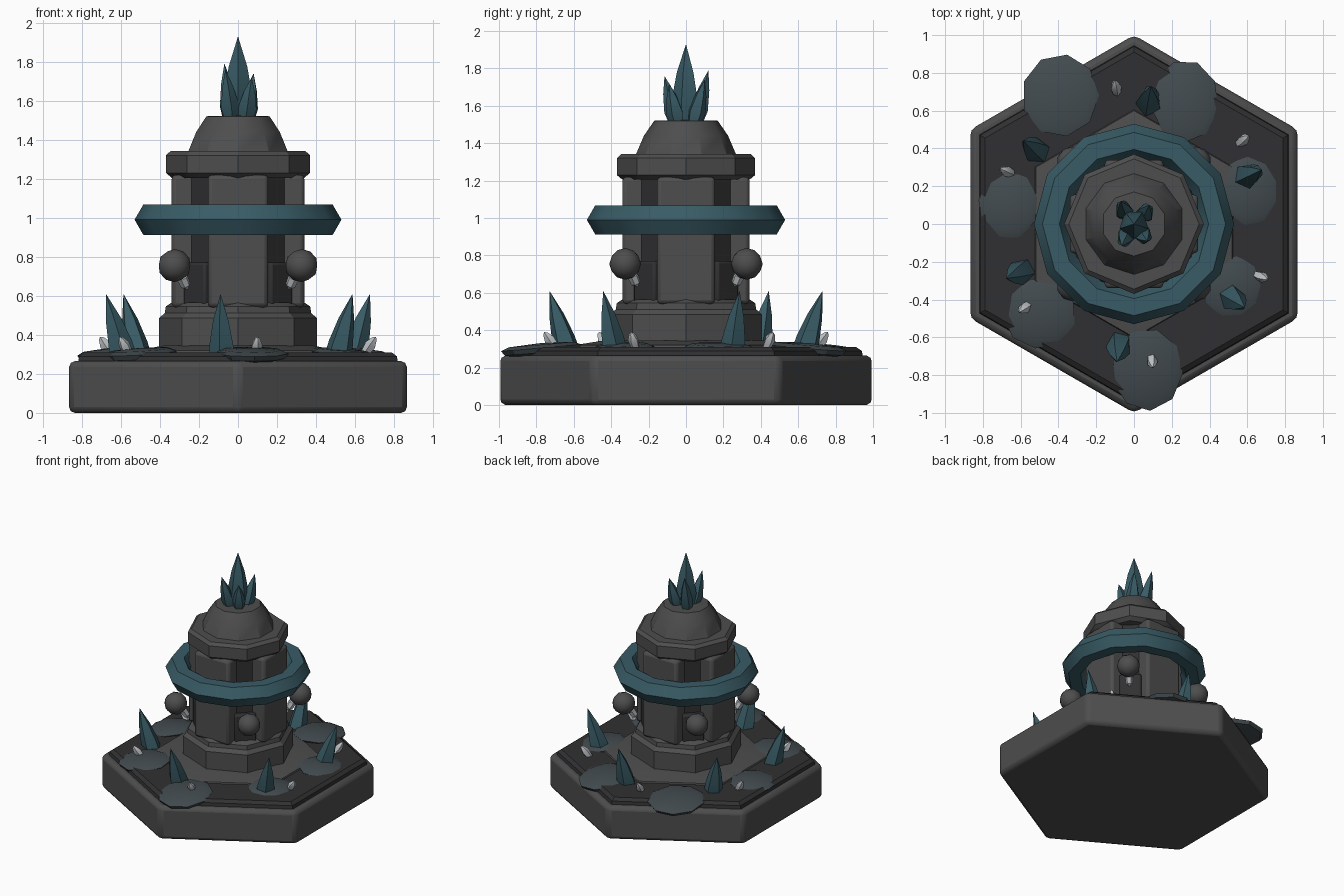
import bpy, bmesh, math
from math import cos, sin, pi, radians
from mathutils import Vector, Matrix

if "Cube" in bpy.data.objects:
    bpy.data.objects.remove(bpy.data.objects["Cube"])


def mat(name, c):
    m = bpy.data.materials.new(name)
    m.diffuse_color = (*c, 1)
    m.use_nodes = True
    m.node_tree.nodes["Principled BSDF"].inputs["Base Color"].default_value = m.diffuse_color
    return m


STONE = mat("stone", (0.075, 0.075, 0.075))
DARK = mat("dark_stone", (0.03, 0.03, 0.032))
TEAL = mat("teal_crystal", (0.04, 0.105, 0.13))
MOSS = mat("slate_pad", (0.055, 0.07, 0.077))
BONE = mat("pale_shard", (0.5, 0.53, 0.55))


def finish(bm, name, material, bevel=0, smooth=30):
    bmesh.ops.recalc_face_normals(bm, faces=bm.faces)
    me = bpy.data.meshes.new(name)
    bm.to_mesh(me)
    bm.free()
    ob = bpy.data.objects.new(name, me)
    bpy.context.collection.objects.link(ob)
    me.materials.append(material)
    if bevel:
        b = ob.modifiers.new("bevel", 'BEVEL')
        b.width, b.segments, b.limit_method = bevel, 2, 'ANGLE'
        b.angle_limit = radians(35)
    bpy.ops.object.select_all(action='DESELECT')
    bpy.context.view_layer.objects.active = ob
    ob.select_set(True)
    bpy.ops.object.shade_smooth_by_angle(angle=radians(smooth))
    return ob


def lathe(name, profile, n, material, start=0, xf=Matrix(), bevel=0, smooth=30):
    """Spin (radius, z) points around z with n sides; zero radius closes to a point."""
    bm = bmesh.new()
    rings = []
    for r, z in profile:
        if r == 0:
            rings.append([bm.verts.new((0, 0, z))] * n)
        else:
            rings.append([bm.verts.new((r * cos(start + 2 * pi * i / n),
                                        r * sin(start + 2 * pi * i / n), z)) for i in range(n)])
    for a, b in zip(rings, rings[1:]):
        for i in range(n):
            j = (i + 1) % n
            bm.faces.new(list(dict.fromkeys([a[i], a[j], b[j], b[i]])))
    for r, ring in ((profile[0][0], rings[0]), (profile[-1][0], rings[-1])):
        if r:
            bm.faces.new(ring)
    bm.transform(xf)
    return finish(bm, name, material, bevel, smooth)


def box(name, size, center, angle, material, bevel):
    bm = bmesh.new()
    bmesh.ops.create_cube(bm, size=1)
    bm.transform(Matrix.Rotation(angle, 4, 'Z') @ Matrix.Translation(center)
                 @ Matrix.Diagonal((*size, 1)))
    return finish(bm, name, material, bevel)


def lean(base, tip):
    """Place a unit-height part at base with its z axis running to tip."""
    base, tip = Vector(base), Vector(tip)
    d = tip - base
    return (Matrix.Translation(base) @ d.to_track_quat('Z', 'Y').to_matrix().to_4x4()
            @ Matrix.Diagonal((1, 1, d.length, 1)))


def polar(r, a, z):
    return (r * cos(a), r * sin(a), z)


# Hexagonal plinth, inset top plate and skirt
lathe("plinth", [(1.0, 0), (1.0, 0.265)], 6, STONE, pi / 2, bevel=0.03)
lathe("plinth_plate", [(0.95, 0.24), (0.94, 0.29), (0.91, 0.31)], 6, DARK, pi / 2)
lathe("tower_skirt", [(0.61, 0.30), (0.60, 0.32), (0.44, 0.345)], 6, STONE, pi / 2)

# Octagonal tower: pedestal, core, cornice, cap
lathe("pedestal", [(0.405, 0.32), (0.405, 0.485), (0.375, 0.512), (0.37, 0.545), (0.34, 0.565)],
      8, STONE)
lathe("tower_core", [(0.30, 0.54), (0.30, 1.24)], 8, DARK, pi / 8)
lathe("cornice", [(0.34, 1.205), (0.37, 1.23), (0.37, 1.32), (0.345, 1.342)], 8, STONE)
lathe("cap", [(0.27, 1.335), (0.225, 1.44), (0.17, 1.52), (0, 1.525)], 10, STONE, pi / 2)

# Four raised wall panels with orb brackets in the niches between them
for k in range(4):
    a = k * pi / 2
    box("wall_panel", (0.12, 0.31, 0.68), (0.28, 0, 0.88), a, STONE, 0.022)
    d = a + pi / 4
    box("niche_bracket", (0.1, 0.16, 0.24), (0.27, 0, 0.65), d, DARK, 0.012)
    bm = bmesh.new()
    bmesh.ops.create_icosphere(bm, subdivisions=2, radius=0.085)
    bm.transform(Matrix.Translation(polar(0.46, d, 0.755)))
    finish(bm, "orb", STONE)
    lathe("orb_fang", [(0, 0), (0.026, 0.25), (0.03, 0.7), (0, 1)], 6, BONE,
          xf=lean(polar(0.365, d, 0.63), polar(0.42, d, 0.72)))

# Floating ring: hexagonal section, twelve segments
bm = bmesh.new()
grid = [[bm.verts.new(polar(0.44 + 0.09 * cos(j * pi / 3), i * pi / 6, 0.99 + 0.09 * sin(j * pi / 3)))
         for j in range(6)] for i in range(12)]
for i in range(12):
    for j in range(6):
        p, q = grid[i], grid[(i + 1) % 12]
        bm.faces.new((p[j], q[j], q[(j + 1) % 6], p[(j + 1) % 6]))
finish(bm, "floating_ring", TEAL, smooth=35)

# Crown crystals
SPIKE = [(0.72, 0), (1, 0.28), (0.62, 0.65), (0, 1)]


def crystal(name, r, base, tip):
    lathe(name, [(r * f, z) for f, z in SPIKE], 5, TEAL, pi / 2, lean(base, tip))


crystal("crown_crystal", 0.08, (0, 0, 1.49), (0, 0, 1.93))
for bx, by, tx, ty, tz in ((-0.045, 0.05, -0.07, 0.12, 1.79), (0.05, 0.04, 0.08, 0.1, 1.74),
                           (-0.035, -0.05, -0.065, -0.115, 1.76), (0.04, -0.045, 0.07, -0.09, 1.72)):
    crystal("crown_side_crystal", 0.05, (bx, by, 1.5), (tx, ty, tz))

# Plinth crystals and pale shards, six of each
for k in range(6):
    a = radians(83 + 60 * k)
    lathe("plinth_crystal", [(0.07, 0), (0.066, 0.2), (0.043, 0.58), (0, 1)], 5, TEAL, a,
          lean(polar(0.64, a, 0.29), polar(0.735, a, 0.61)))
    a = radians(97.5 + 60 * k)
    lathe("pale_shard", [(0.022, 0), (0.03, 0.55), (0.014, 0.9), (0, 1)], 5, BONE, a,
          lean(polar(0.70, a, 0.30), polar(0.765, a, 0.39)))

# Flat slate pads scattered round the plinth: x, y, half width, half depth, tilt
for k, (x, y, sx, sy) in enumerate(((-0.39, 0.68, 0.205, 0.22), (0.27, 0.65, 0.18, 0.22),
                                    (0.62, 0.18, 0.165, 0.19), (0.53, -0.34, 0.165, 0.17),
                                    (0.07, -0.77, 0.19, 0.22), (-0.50, -0.475, 0.195, 0.185),
                                    (-0.665, 0.10, 0.16, 0.185))):
    out = Vector((x, y, 0)).normalized()
    tilt = Matrix.Rotation(radians(5), 4, Vector((-out.y, out.x, 0)))
    lathe("slate_pad", [(0.55, -0.04), (0.92, -0.02), (1, 0.005), (0.8, 0.022), (0, 0.03)], 9, MOSS,
          k * 0.5, Matrix.Translation((x, y, 0.302)) @ tilt @ Matrix.Diagonal((sx, sy, 1, 1)))
